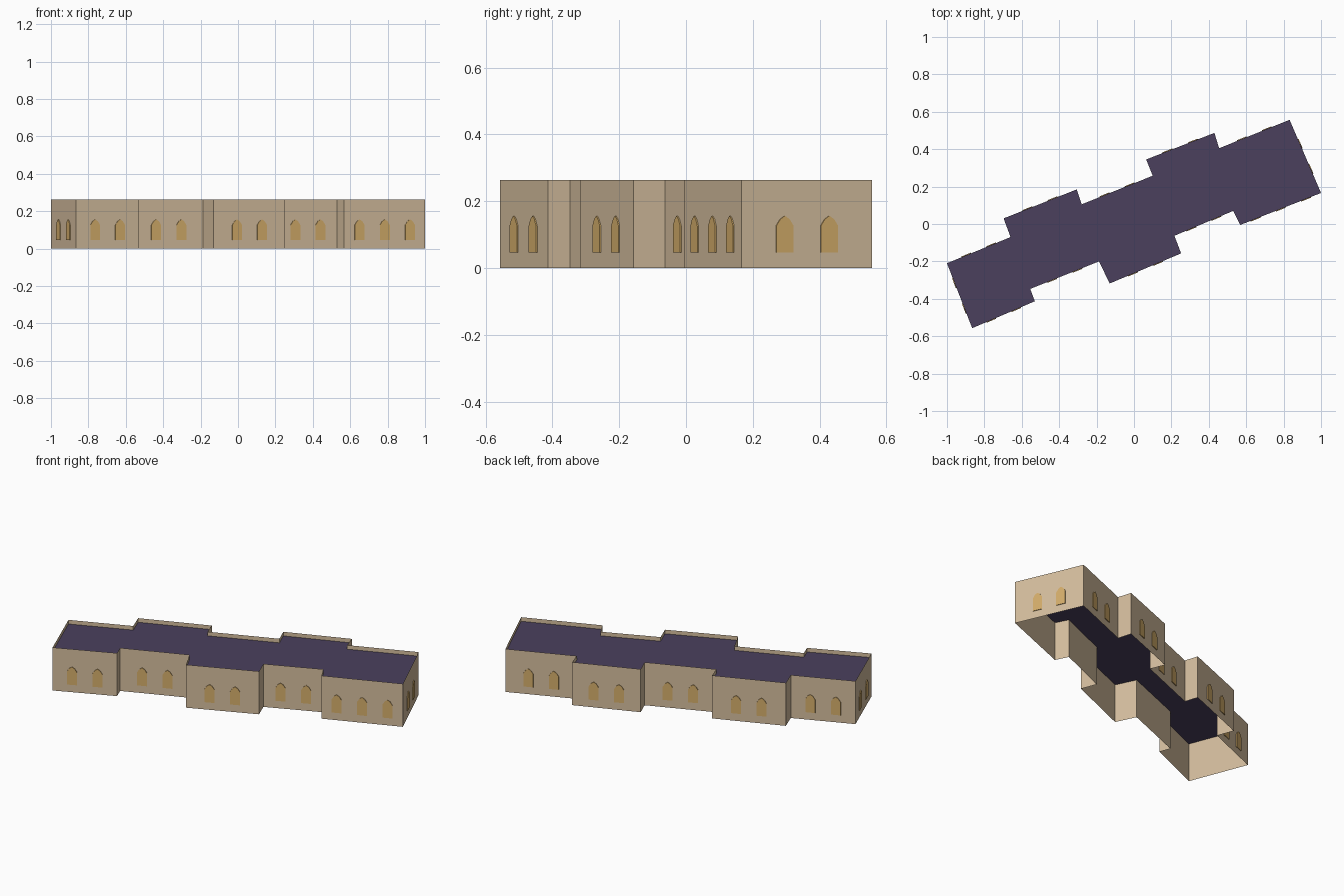
import bpy
from mathutils import Vector

WALL_TOP = 0.263
ROOF_Z = 0.238
WINDOW_SPACING = 0.145
PLATE = 0.004

cube = bpy.data.objects.get("Cube")
if cube:
    bpy.data.objects.remove(cube, do_unlink=True)


def make_material(name, rgb):
    mat = bpy.data.materials.new(name)
    mat.use_nodes = True
    colour = (*rgb, 1.0)
    mat.diffuse_color = colour
    mat.node_tree.nodes["Principled BSDF"].inputs["Base Color"].default_value = colour
    return mat


def make_object(name, verts, faces, mat):
    mesh = bpy.data.meshes.new(name)
    mesh.from_pydata(verts, [], faces)
    mesh.materials.append(mat)
    mesh.update()
    obj = bpy.data.objects.new(name, mesh)
    bpy.context.collection.objects.link(obj)
    return obj


stone = make_material("sandstone", (0.66, 0.51, 0.34))
slate = make_material("purple slate", (0.07, 0.051, 0.11))
amber = make_material("amber glass", (0.66, 0.42, 0.145))

# Stepped footprint, counterclockwise from the left corner
outline = [Vector(p) for p in (
    (-1.0, -0.21), (-0.865, -0.557), (-0.53, -0.413), (-0.555, -0.347),
    (-0.187, -0.2), (-0.13, -0.318), (0.252, -0.157), (0.216, -0.063),
    (0.53, 0.07), (0.568, -0.005), (1.0, 0.166), (0.832, 0.557),
    (0.455, 0.405), (0.43, 0.487), (0.065, 0.345), (0.1, 0.258),
    (-0.28, 0.105), (-0.306, 0.185), (-0.697, 0.03), (-0.66, -0.07))]
count = len(outline)

# Thin outer walls, open underneath and rising above the roof as a parapet
wall_verts = [(p.x, p.y, z) for z in (0, WALL_TOP) for p in outline]
wall_faces = [(i, (i + 1) % count, (i + 1) % count + count, i + count)
              for i in range(count)]
make_object("outer_walls", wall_verts, wall_faces, stone)

# Flat recessed roof
make_object("flat_roof", [(p.x, p.y, ROOF_Z) for p in outline],
            [tuple(range(count))], slate)

# Pointed window plates, spaced about the middle of each long wall
arch = [(-0.028, 0.046), (0.028, 0.046), (0.028, 0.126),
        (0.015, 0.146), (0, 0.156), (-0.015, 0.146), (-0.028, 0.126)]
verts, faces = [], []
for i, start in enumerate(outline):
    end = outline[(i + 1) % count]
    length = (end - start).length
    if length < 0.3:
        continue
    along = (end - start).normalized()
    outward = Vector((along.y, -along.x))
    middle = (start + end) / 2
    number = int(length / 0.15)
    for k in range(number):
        centre = middle + along * (k - (number - 1) / 2) * WINDOW_SPACING
        first, n = len(verts), len(arch)
        for depth in (0, PLATE):
            for u, z in arch:
                p = centre + along * u + outward * depth
                verts.append((p.x, p.y, z))
        faces.append(tuple(first + n + j for j in range(n)))
        faces += [(first + j, first + (j + 1) % n,
                   first + n + (j + 1) % n, first + n + j) for j in range(n)]
make_object("windows", verts, faces, amber)
